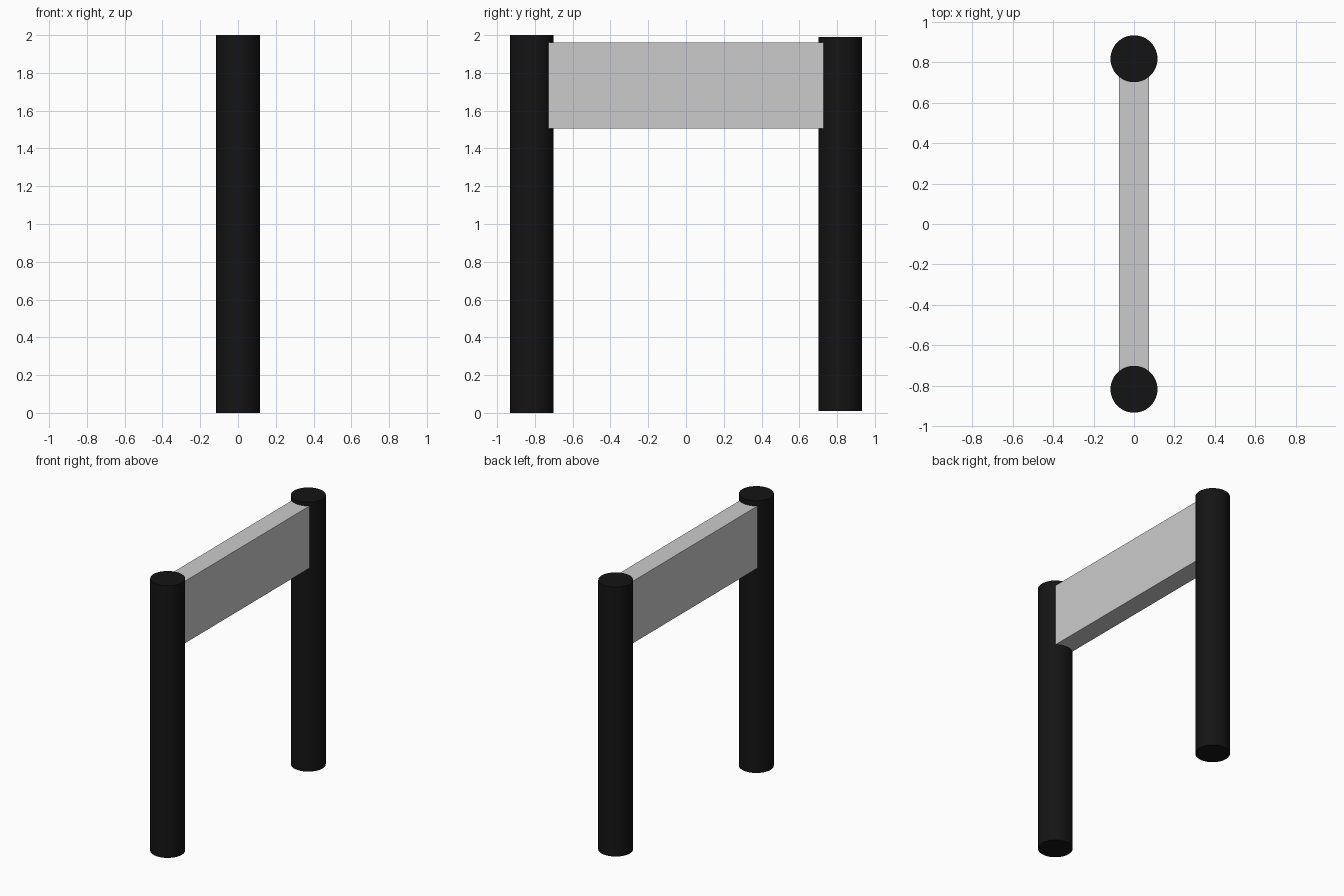
import bpy
import math

if "Cube" in bpy.data.objects:
    bpy.data.objects.remove(bpy.data.objects["Cube"])

POST_Y = 0.817
POST_RADIUS = 0.116

black = bpy.data.materials.new("black")
black.diffuse_color = (0.007, 0.007, 0.007, 1)
black.use_nodes = True
black.node_tree.nodes["Principled BSDF"].inputs["Base Color"].default_value = black.diffuse_color


def post(name, y, z_min, z_max):
    bpy.ops.mesh.primitive_cylinder_add(
        vertices=48, radius=POST_RADIUS, depth=z_max - z_min,
        location=(0, y, (z_min + z_max) / 2))
    obj = bpy.context.object
    obj.name = name
    obj.data.materials.append(black)
    bpy.ops.object.shade_smooth_by_angle(angle=math.radians(30))


# Round upright posts; the rear one is slightly shorter
post("front_post", -POST_Y, 0.0, 2.0)
post("back_post", POST_Y, 0.01, 1.99)

# Flat crossbeam running into both posts
bpy.ops.mesh.primitive_cube_add(size=1, location=(0, 0, 1.734))
beam = bpy.context.object
beam.name = "crossbeam"
beam.scale = (0.146, 2 * POST_Y, 0.456)
bpy.ops.object.transform_apply(location=False, rotation=False, scale=True)
